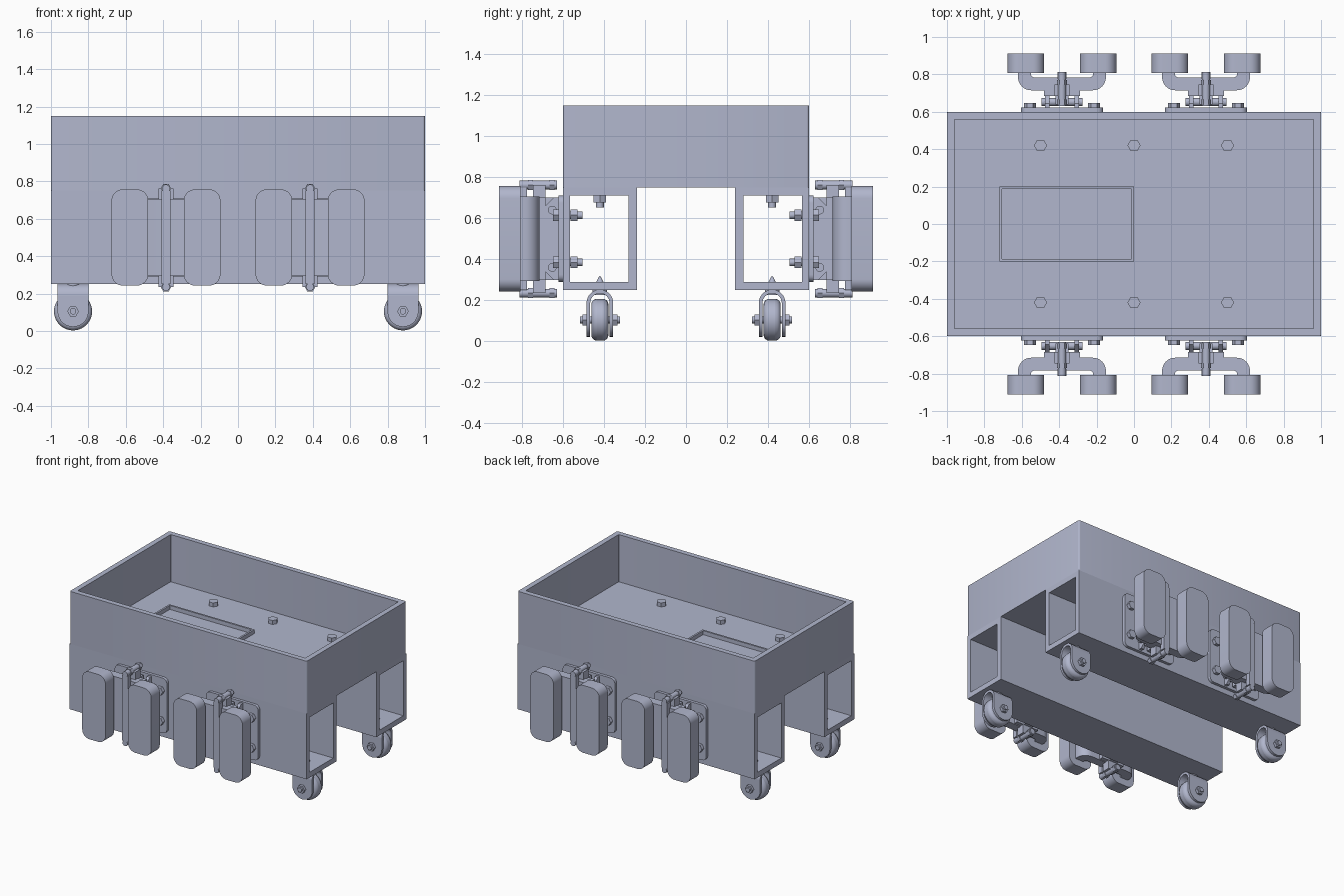
import bpy, bmesh, math
from mathutils import Vector

old = bpy.data.objects.get("Cube")
if old:
    bpy.data.objects.remove(old, do_unlink=True)

steel = bpy.data.materials.new("blue grey steel")
steel.use_nodes = True
COLOUR = (0.44, 0.47, 0.61, 1)
steel.diffuse_color = COLOUR
steel.node_tree.nodes["Principled BSDF"].inputs["Base Color"].default_value = COLOUR


def finish(name, bm, smooth=True, bevel=0, segments=3):
    bmesh.ops.recalc_face_normals(bm, faces=bm.faces)
    mesh = bpy.data.meshes.new(name)
    bm.to_mesh(mesh)
    bm.free()
    obj = bpy.data.objects.new(name, mesh)
    bpy.context.collection.objects.link(obj)
    mesh.materials.append(steel)
    if bevel:
        mod = obj.modifiers.new("rounding", 'BEVEL')
        mod.width, mod.segments, mod.limit_method = bevel, segments, 'ANGLE'
        mod.angle_limit = math.radians(50)
    if smooth:
        bpy.ops.object.select_all(action='DESELECT')
        obj.select_set(True)
        bpy.context.view_layer.objects.active = obj
        bpy.ops.object.shade_smooth_by_angle(angle=math.radians(35))
    return obj


def place(axis, p, d):
    return {'x': (d, p[0], p[1]), 'y': (p[0], d, p[1]), 'z': (p[0], p[1], d)}[axis]


def prism(name, outline, axis, a, b, hole=None, **kw):
    """Extrude an outline along an axis, optionally with a matching hole."""
    bm = bmesh.new()
    n = len(outline)

    def loop(pts, d):
        return [bm.verts.new(place(axis, p, d)) for p in pts]

    def bridge(l1, l2):
        for i in range(n):
            j = (i + 1) % n
            bm.faces.new((l1[i], l1[j], l2[j], l2[i]))

    o1, o2 = loop(outline, a), loop(outline, b)
    bridge(o1, o2)
    if hole:
        h1, h2 = loop(hole, a), loop(hole, b)
        bridge(h1, h2)
        bridge(o1, h1)
        bridge(o2, h2)
    else:
        bm.faces.new(o1)
        bm.faces.new(o2)
    return finish(name, bm, **kw)


def arc(cx, cy, r, start, end, n):
    return [(cx + r * math.cos(math.radians(start + (end - start) * i / n)),
             cy + r * math.sin(math.radians(start + (end - start) * i / n)))
            for i in range(n + 1)]


def rect(x0, x1, y0, y1, r=0, n=5):
    if not r:
        return [(x0, y0), (x1, y0), (x1, y1), (x0, y1)]
    pts = []
    for k, (cx, cy) in enumerate(rect(x0 + r, x1 - r, y0 + r, y1 - r)):
        pts += arc(cx, cy, r, 180 + 90 * k, 270 + 90 * k, n)
    return pts


def rod(name, axis, centre, r, a, b, sides=20, **kw):
    return prism(name, arc(*centre, r, 0, 360, sides)[:-1], axis, a, b, **kw)


# Tray body with a rim around its hatch
prism("tray_walls", rect(-1, 1, -.6, .6, .012, 3), 'z', .75, 1.15,
      hole=rect(-.96, .96, -.56, .56, .004, 3))
prism("tray_floor", rect(-.962, .962, -.562, .562), 'z', .75, .79)
prism("hatch_rim", rect(-.72, 0, -.2, .2), 'z', .788, .82,
      hole=rect(-.706, -.014, -.186, .186))


def caster(cx, cy):
    axle_z = .105
    rod("caster_wheel", 'y', (cx, axle_z), .102, cy - .042, cy + .042, 36,
        bevel=.028, segments=4)
    for s in (-1, 1):
        side = [(cx + .083, .19)] + arc(cx, axle_z, .083, 0, -180, 14) + [(cx - .083, .19)]
        prism("caster_fork_side", side, 'y', cy + s * .047, cy + s * .065)
        rod("caster_axle_nut", 'y', (cx, axle_z), .031, cy + s * .065, cy + s * .085, 6)
    rod("caster_axle", 'y', (cx, axle_z), .017, cy - .097, cy + .097)
    arch = arc(cy, .187, .065, 0, 180, 16) + arc(cy, .187, .047, 180, 0, 16)
    prism("caster_fork_arch", arch, 'x', cx - .083, cx + .083)
    rod("caster_pivot", 'z', (cx, cy), .035, .225, .26)
    bm = bmesh.new()
    bmesh.ops.create_cone(bm, cap_ends=True, segments=12, radius1=.018, radius2=.002, depth=.03)
    bmesh.ops.translate(bm, verts=bm.verts, vec=Vector((cx, cy, .304)))
    finish("caster_pivot_tip", bm)


def pad_unit(cx, s):
    """Pair of rounded pads on a bracket; s picks the front or back wall."""
    # Wall plate with its through bolts
    prism("wall_plate", rect(cx - .22, cx + .22, .29, .71, .035), 'y', s * .6, s * .622)
    for u in (-.17, .17):
        for z in (.385, .615):
            at = (cx + u, z)
            rod("wall_bolt_head", 'y', at, .032, s * .622, s * .648, 6)
            rod("wall_bolt_nut", 'y', at, .033, s * .53, s * .562, 6)
            rod("wall_bolt_shank", 'y', at, .018, s * .505, s * .63)
    # Hinge ears and pins
    for u in (-.08, .08):
        ear = [(s * .62, .3), (s * .645, .3), (s * .685, .34),
               (s * .685, .66), (s * .645, .7), (s * .62, .7)]
        prism("hinge_ear", ear, 'x', cx + u - .012, cx + u + .012)
    for z in (.36, .64):
        rod("hinge_pin", 'x', (s * .652, z), .021, cx - .11, cx + .11)
    prism("hinge_block", rect(cx - .035, cx + .035, s * .64, s * .69), 'z', .3, .7)
    prism("arm_back_plate", rect(cx - .095, cx + .095, s * .685, s * .725), 'z', .3, .7)
    # Curved carrier arm
    half = arc(.165, .785, .07, -90, 0, 8) + [(.235, .815), (.165, .815)]
    half += arc(.145, .805, .022, 0, -90, 4)
    outline = half + [(-u, v) for u, v in reversed(half)]
    prism("carrier_arm", [(cx + u, s * v) for u, v in outline], 'z', .295, .705)
    # Centre strap and its clamps
    prism("centre_strap", rect(cx - .025, cx + .025, s * .775, s * .812), 'z', .25, .75)
    for z, inner in ((.762, .70), (.235, .30)):
        rod("clamp_bolt", 'y', (cx, z), .021, s * .63, s * .812)
        rod("clamp_bolt_head", 'y', (cx, z), .028, s * .64, s * .665, 6)
        rod("clamp_bolt_nut", 'y', (cx, z), .028, s * .745, s * .77, 6)
        prism("clamp_block", rect(cx - .04, cx + .04, s * .685, s * .745), 'z',
              min(z, inner), max(z, inner))
    # Pads
    for u in (-.193, .193):
        prism("rounded_pad", rect(cx + u - .098, cx + u + .098, .243, .757, .06, 8),
              'y', s * .808, s * .912)


for s in (-1, 1):
    # Open leg tube along each side
    prism("leg_tube", rect(*sorted((s * .24, s * .6)), .25, .75), 'x', -1, 1,
          hole=rect(*sorted((s * .28, s * .565)), .29, .71))
    # Floor bolts
    for x in (-.5, 0, .5):
        at = (x, s * .42)
        rod("floor_bolt_head", 'z', at, .035, .79, .82, 6)
        rod("floor_bolt_nut", 'z', at, .035, .678, .712, 6)
        rod("floor_bolt_shank", 'z', at, .019, .652, .8)
    for x in (-.882, .882):
        caster(x, s * .42)
    for x in (-.385, .385):
        pad_unit(x, s)
